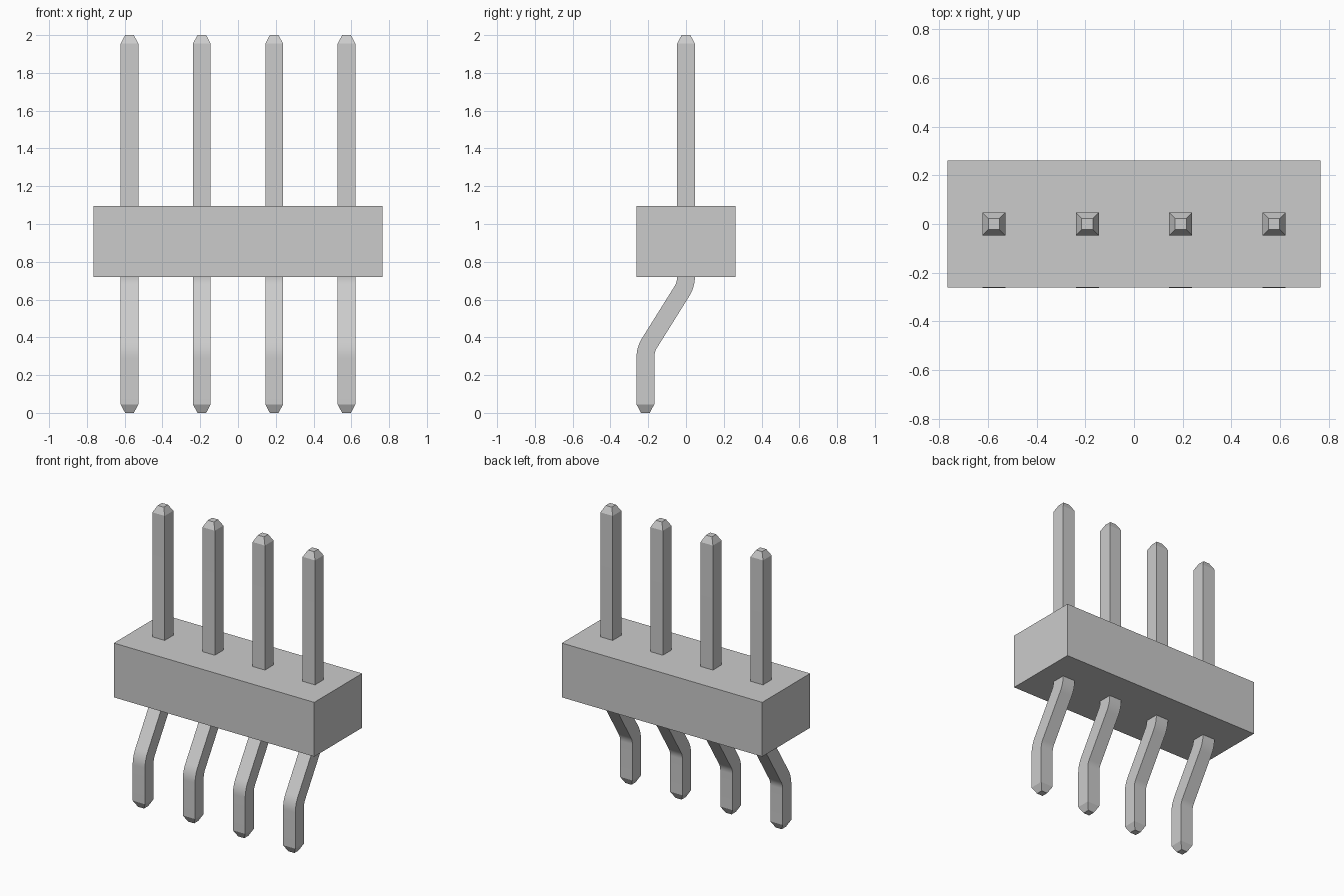
import bpy
import bmesh
from math import sin, cos, tan, radians

cube = bpy.data.objects.get("Cube")
if cube:
    bpy.data.objects.remove(cube, do_unlink=True)

grey = bpy.data.materials.new("plain_grey")
grey.use_nodes = True
grey.diffuse_color = (0.6, 0.6, 0.6, 1)
grey.node_tree.nodes["Principled BSDF"].inputs["Base Color"].default_value = (0.6, 0.6, 0.6, 1)

PITCH = 0.383
HALF = 0.047          # half thickness of a pin
TIP_HALF, TIP_LEN = 0.023, 0.045
BODY_BOTTOM, BODY_TOP = 0.72, 1.095
OFFSET = 0.215        # how far the lower leg steps forward
BEND, RADIUS, STEPS = radians(32), 0.143, 8


def finish(bm, name):
    bmesh.ops.recalc_face_normals(bm, faces=bm.faces[:])
    mesh = bpy.data.meshes.new(name)
    bm.to_mesh(mesh)
    bm.free()
    mesh.materials.append(grey)
    obj = bpy.data.objects.new(name, mesh)
    bpy.context.collection.objects.link(obj)
    return obj


# Centre line of a pin, as (y, z, tilt, half thickness) from top to bottom
def pin_path():
    path = [(0, 2, 0, TIP_HALF), (0, 2 - TIP_LEN, 0, HALF)]
    angles = [BEND * i / STEPS for i in range(STEPS + 1)]
    # upper bend starts at the underside of the body
    for a in angles:
        path.append((-RADIUS * (1 - cos(a)), BODY_BOTTOM - RADIUS * sin(a), a, HALF))
    # lower bend turns back to vertical after the sloping run
    slope_drop = (OFFSET - 2 * RADIUS * (1 - cos(BEND))) / tan(BEND)
    low_z = BODY_BOTTOM - 2 * RADIUS * sin(BEND) - slope_drop
    for a in reversed(angles):
        path.append((-OFFSET + RADIUS * (1 - cos(a)), low_z + RADIUS * sin(a), a, HALF))
    return path + [(-OFFSET, TIP_LEN, 0, HALF), (-OFFSET, 0, 0, TIP_HALF)]


# Square section swept along the centre line, with tapered ends
def make_pin(name, x):
    bm = bmesh.new()
    rings = []
    for y, z, tilt, h in pin_path():
        corners = [(-h, -h), (h, -h), (h, h), (-h, h)]
        rings.append([bm.verts.new((x + u, y + v * cos(tilt), z - v * sin(tilt)))
                      for u, v in corners])
    for a, b in zip(rings, rings[1:]):
        for i in range(4):
            j = (i + 1) % 4
            bm.faces.new((a[i], a[j], b[j], b[i]))
    bm.faces.new(rings[0])
    bm.faces.new(rings[-1])
    return finish(bm, name)


# Housing block
bm = bmesh.new()
bmesh.ops.create_cube(bm, size=1)
bmesh.ops.scale(bm, vec=(1.532, 0.523, BODY_TOP - BODY_BOTTOM), verts=bm.verts)
bmesh.ops.translate(bm, vec=(0, 0, (BODY_TOP + BODY_BOTTOM) / 2), verts=bm.verts)
finish(bm, "housing")

# Row of four pins, smooth only through the bends
for n in range(4):
    pin = make_pin(f"pin_{n + 1}", (n - 1.5) * PITCH)
    bpy.ops.object.select_all(action="DESELECT")
    pin.select_set(True)
    bpy.context.view_layer.objects.active = pin
    bpy.ops.object.shade_smooth_by_angle(angle=radians(20))
